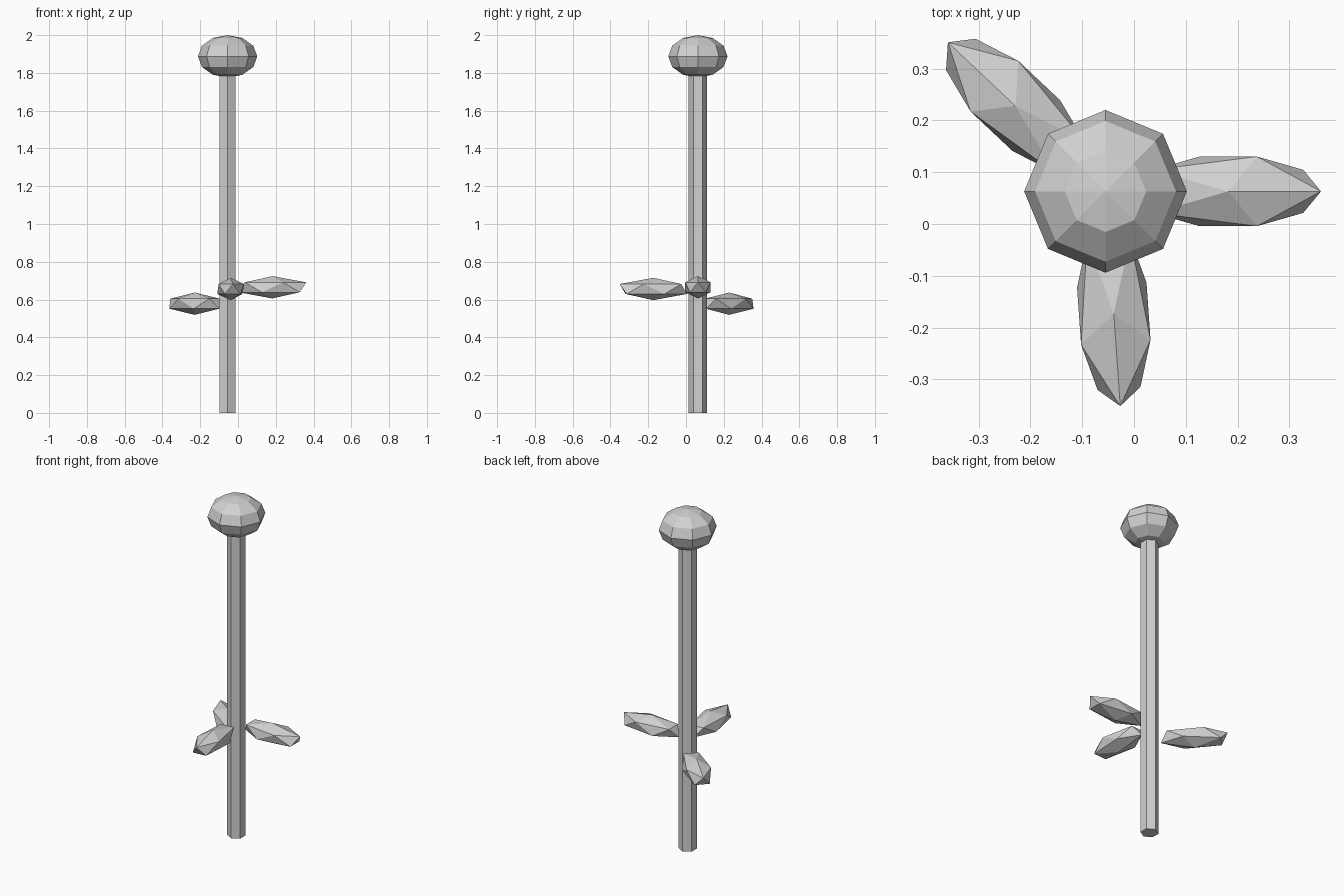
import bpy
from math import radians

cube = bpy.data.objects.get("Cube")
if cube:
    bpy.data.objects.remove(cube, do_unlink=True)

# One plain grey for the whole plant
GREY = (0.64, 0.64, 0.64, 1)
grey = bpy.data.materials.new("light_grey")
grey.use_nodes = True
grey.diffuse_color = GREY
grey.node_tree.nodes["Principled BSDF"].inputs["Base Color"].default_value = GREY

AXIS_X, AXIS_Y = -0.055, 0.063


def finish(name, scale=(1, 1, 1)):
    ob = bpy.context.object
    ob.name = ob.data.name = name
    ob.scale = scale
    ob.data.materials.append(grey)
    bpy.ops.object.shade_flat()
    return ob


# Six-sided stem
STEM_TOP = 1.82
bpy.ops.mesh.primitive_cylinder_add(vertices=6, radius=0.049, depth=STEM_TOP,
                                    location=(AXIS_X, AXIS_Y, STEM_TOP / 2))
finish("stem")

# Slightly flattened faceted flower head
bpy.ops.mesh.primitive_uv_sphere_add(segments=8, ring_count=6, radius=1,
                                     location=(AXIS_X, AXIS_Y, 1.8875))
finish("flower_head", (0.157, 0.157, 0.1125))

# Three long faceted leaves: name, centre, heading
LEAVES = [
    ("leaf_left", (0.182, 0.063, 0.665), 0),
    ("leaf_front", (-0.039, -0.173, 0.656), -86),
    ("leaf_back_right", (-0.229, 0.228, 0.578), 136.7),
]
for name, centre, heading in LEAVES:
    bpy.ops.mesh.primitive_ico_sphere_add(subdivisions=1, radius=1, location=centre,
                                          rotation=(0, 0, radians(heading)))
    finish(name, (0.2, 0.079, 0.059))
